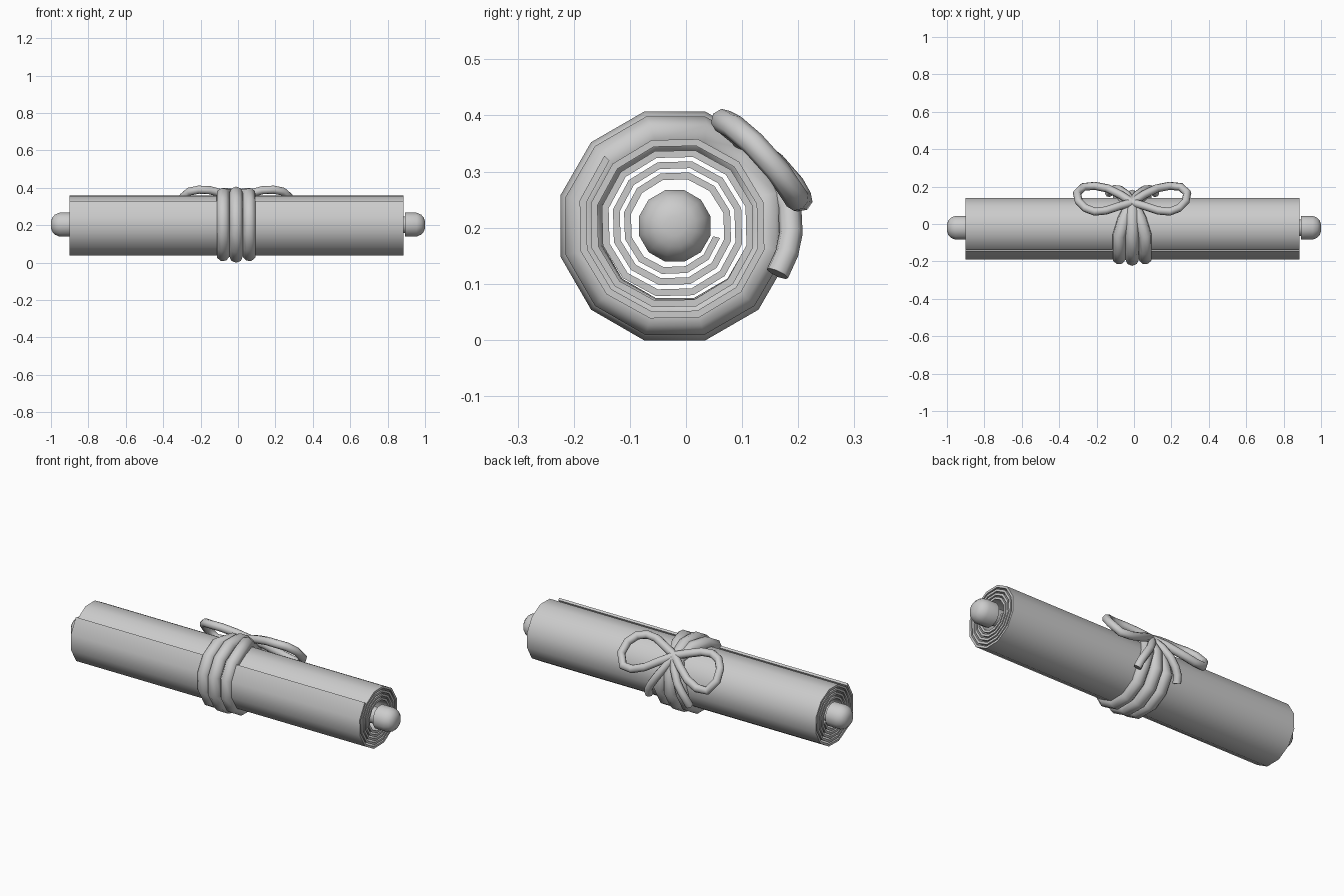
import bpy, bmesh
from math import sin, cos, radians, pi
from mathutils import Matrix

if "Cube" in bpy.data.objects:
    bpy.data.objects.remove(bpy.data.objects["Cube"])

CY, CZ = -0.02, 0.203   # scroll axis
CX = -0.01              # centre of the tie


def finish(ob, angle=40):
    bpy.ops.object.select_all(action='DESELECT')
    ob.select_set(True)
    bpy.context.view_layer.objects.active = ob
    bpy.ops.object.shade_smooth_by_angle(angle=radians(angle))


def mesh_object(name, verts, faces, angle=40):
    me = bpy.data.meshes.new(name)
    me.from_pydata(verts, [], faces)
    bm = bmesh.new()
    bm.from_mesh(me)
    bmesh.ops.recalc_face_normals(bm, faces=bm.faces)
    bm.to_mesh(me)
    bm.free()
    ob = bpy.data.objects.new(name, me)
    bpy.context.collection.objects.link(ob)
    finish(ob, angle)
    return ob


def lathe(name, profile, n=12):
    """Revolve (x, radius) points about the scroll axis, capped."""
    verts = [(x, CY + r * cos(2 * pi * (i + .5) / n), CZ + r * sin(2 * pi * (i + .5) / n))
             for x, r in profile for i in range(n)]
    faces = [(k * n + i, k * n + (i + 1) % n, (k + 1) * n + (i + 1) % n, (k + 1) * n + i)
             for k in range(len(profile) - 1) for i in range(n)]
    faces += [tuple(range(n)), tuple(range(len(verts) - n, len(verts)))]
    return mesh_object(name, verts, faces, 50)


def tube(name, pts, radius, cyclic=False):
    """Eight-sided cord along a path."""
    cu = bpy.data.curves.new(name, 'CURVE')
    cu.dimensions = '3D'
    cu.bevel_depth = radius
    cu.bevel_resolution = 2
    cu.use_fill_caps = True
    sp = cu.splines.new('POLY')
    sp.points.add(len(pts) - 1)
    for p, co in zip(sp.points, pts):
        p.co = (*co, 1)
    sp.use_cyclic_u = cyclic
    ob = bpy.data.objects.new(name, cu)
    bpy.context.collection.objects.link(ob)
    bpy.ops.object.select_all(action='DESELECT')
    ob.select_set(True)
    bpy.context.view_layer.objects.active = ob
    bpy.ops.object.convert(target='MESH')
    ob = bpy.context.view_layer.objects.active
    ob.name = name
    finish(ob, 60)


# Rolled paper: spiral strip, twelve facets per turn, given thickness
T = 0.0125
steps = 55
verts = []
for i in range(steps + 1):
    a = radians(135 + 30 * i)
    r = 0.171 - 0.0205 * i / 12
    for x in (-0.9, 0.885):
        for d in (-T / 2, T / 2):
            verts.append((x, CY + (r + d) * cos(a), CZ + (r + d) * sin(a)))
faces = []
for i in range(steps):
    a, b = 4 * i, 4 * i + 4
    for j, k in ((0, 1), (1, 3), (3, 2), (2, 0)):
        faces.append((a + j, a + k, b + k, b + j))
faces += [(0, 1, 3, 2), tuple(4 * steps + j for j in (0, 1, 3, 2))]
mesh_object("rolled_paper", verts, faces)

# Rod and its rounded end knobs
lathe("rod_core", [(-0.9, 0.045), (0.9, 0.045)])
for s, side in ((-1, "left"), (1, "right")):
    lathe(side + "_knob", [(s * x, r) for x, r in
          ((0.892, 0.066), (0.955, 0.066), (0.98, 0.055), (0.994, 0.038), (1.0, 0.018))])

# Three cord wraps, pinched together at the knot (45 degrees up the back)
pinch = {15: 0.62, 45: 0.15, 75: 0.62}
for off, r, label in ((-0.07, 0.167, "left"), (0, 0.175, "middle"), (0.07, 0.167, "right")):
    pts = []
    for k in range(12):
        d = 15 + 30 * k
        a = radians(d)
        pts.append((CX + off * pinch.get(d, 1), CY + r * cos(a), CZ + r * sin(a)))
    tube(label + "_wrap", pts, 0.036, True)

# Bow loops (offset, y, z) and hanging tails, mirrored about the knot
loop = [(0.0, .115, .345), (.06, .155, .315), (.13, .19, .275), (.20, .204, .25),
        (.26, .198, .25), (.295, .165, .30), (.285, .12, .35), (.25, .085, .38),
        (.20, .066, .39), (.14, .072, .387), (.07, .095, .368), (0.0, .115, .345)]
tail = [(0.0, .12, .34), (.03, .16, .29), (.065, .185, .235), (.095, .187, .19),
        (.115, .18, .155), (.125, .163, .118)]
for s, side in ((-1, "left"), (1, "right")):
    tube(side + "_bow_loop", [(CX + s * dx, y, z) for dx, y, z in loop], 0.022)
    tube(side + "_cord_tail", [(CX + s * dx, y, z) for dx, y, z in tail], 0.021)
